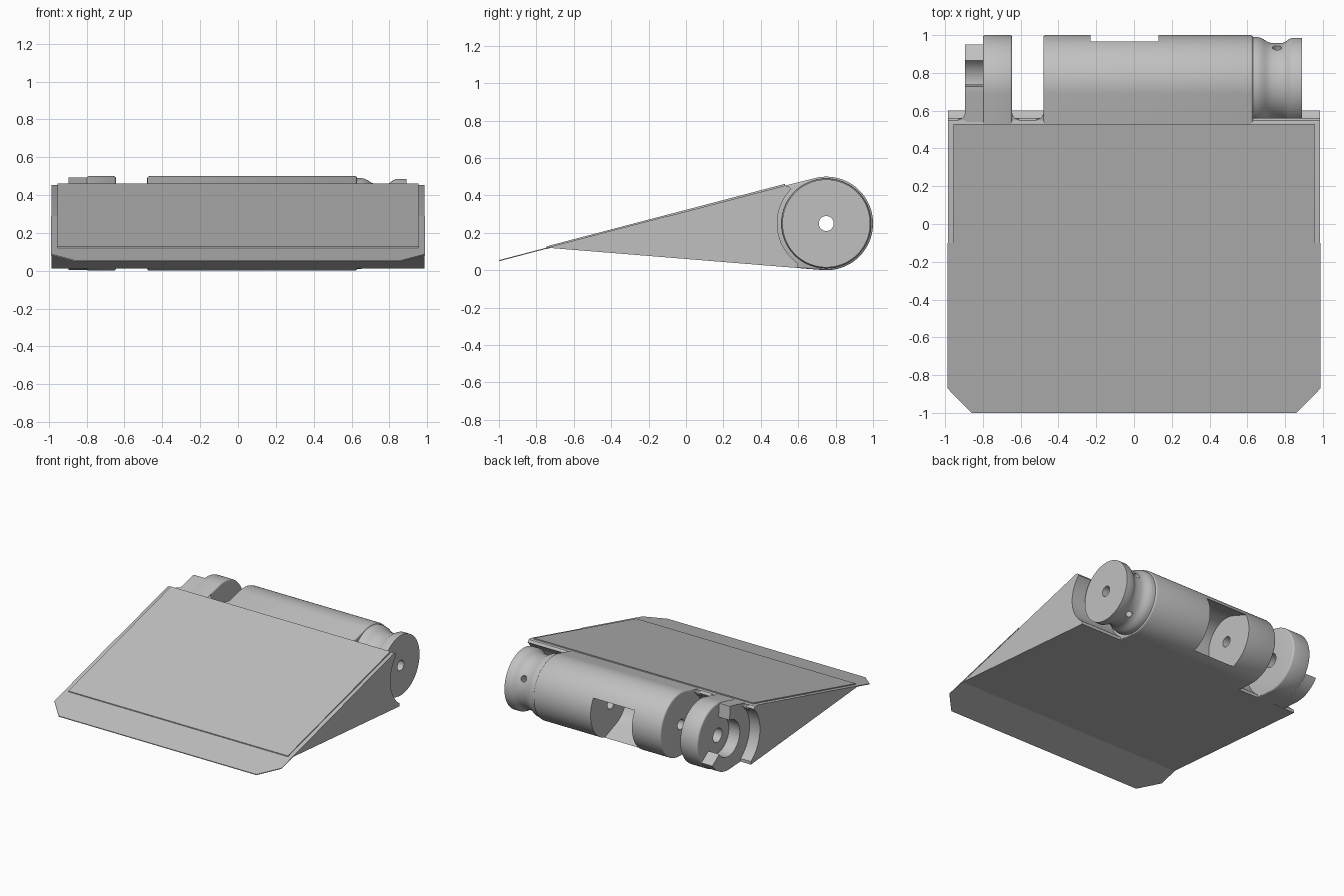
import bpy, bmesh
from math import sin, cos, radians, sqrt, pi
from mathutils import Matrix

if "Cube" in bpy.data.objects:
    bpy.data.objects.remove(bpy.data.objects["Cube"])

grey = bpy.data.materials.new("plain_grey")
grey.use_nodes = True
colour = (0.53, 0.53, 0.53, 1)
grey.diffuse_color = colour
grey.node_tree.nodes["Principled BSDF"].inputs["Base Color"].default_value = colour

AY, AZ, R = 0.75, 0.25, 0.25      # hinge axis and barrel radius
TIP = (-0.74, 0.12)               # thin front edge of the wedge
TOP_SLOPE, LOW_SLOPE = 0.262, -0.081


def top(y, lift=0):
    return (y, TIP[1] + TOP_SLOPE * (y - TIP[0]) + lift)


def low(y):
    return (y, TIP[1] + LOW_SLOPE * (y - TIP[0]))


def arc(r, a, b, n=40):
    """Points in the y-z plane around the hinge axis, angles in degrees from +y."""
    steps = [radians(a + (b - a) * i / n) for i in range(n + 1)]
    return [(AY + r * cos(t), AZ + r * sin(t)) for t in steps]


def finish(name, bm):
    bmesh.ops.recalc_face_normals(bm, faces=bm.faces)
    if bm.calc_volume(signed=True) < 0:
        bmesh.ops.reverse_faces(bm, faces=bm.faces)
    mesh = bpy.data.meshes.new(name)
    bm.to_mesh(mesh)
    bm.free()
    mesh.materials.append(grey)
    obj = bpy.data.objects.new(name, mesh)
    bpy.context.collection.objects.link(obj)
    return obj


def loft(name, rings):
    """Closed solid through matching rings of points."""
    bm = bmesh.new()
    rings = [[bm.verts.new(p) for p in ring] for ring in rings]
    n = len(rings[0])
    for a, b in zip(rings, rings[1:]):
        for i in range(n):
            j = (i + 1) % n
            bm.faces.new((a[i], a[j], b[j], b[i]))
    bm.faces.new(rings[0][::-1])
    bm.faces.new(rings[-1])
    return finish(name, bm)


def prism(name, profile, x0, x1):
    """Extrude a y-z outline along x."""
    return loft(name, [[(x, y, z) for y, z in profile] for x in (x0, x1)])


def sheet(name, outline, thick, lift):
    """Flat x-y outline laid on the wedge's sloping top."""
    return loft(name, [[(x, *top(y, h)) for x, y in outline] for h in (lift - thick, lift)])


def lathe(name, profile, n=72):
    """Turn (x, radius) points around the hinge axis."""
    return loft(name, [[(x, y, z) for y, z in arc(r, 0, 360, n)[:-1]] for x, r in profile])


def activate(obj):
    bpy.ops.object.select_all(action="DESELECT")
    obj.select_set(True)
    bpy.context.view_layer.objects.active = obj


def cut(obj, cutter):
    cutter.hide_render = True
    mod = obj.modifiers.new("cut", "BOOLEAN")
    mod.operation, mod.solver, mod.object = "DIFFERENCE", "EXACT", cutter
    activate(obj)
    bpy.ops.object.modifier_apply(modifier=mod.name)
    bpy.data.objects.remove(cutter)


def bore(obj, x0, x1, r):
    cut(obj, lathe("bore_cutter", [(x0, r), (x1, r)], 32))


# Wedge with a softened lip and a hollow back edge that clears the barrel
wedge = prism("wedge_body", [TIP, top(0.53), (0.548, 0.449), (0.557, 0.44)]
              + arc(0.262, 136.5, 235) + [low(0.6)], -0.985, 0.985)


# Barrel and arm: round ends running tangentially into the wedge
def lug(r):
    drop = r - R
    return [top(0.5, drop), *arc(r, 104.7, -94.6, 60), low(0.54), (0.46, AZ)]


def rounded_lug(name, x0, x1, b=0.012):
    """Extruded lug with rounded end edges."""
    rings = []
    for x, side in ((x0, 1), (x1, -1)):
        part = []
        for k in range(4):
            t = k / 3 * pi / 2
            inset = b * (1 - sin(t))
            part.append([(x + side * b * (1 - cos(t)), y, z) for y, z in lug(R - inset)])
        rings += part if side > 0 else part[::-1]
    return loft(name, rings)


barrel = rounded_lug("hinge_barrel", -0.48, 0.63)
arm = rounded_lug("hinge_arm", -0.80, -0.645)

# U-shaped pocket opening to the back and underside of the barrel
reach, tilt, pr = 0.4, -21, 0.195
dy, dz = reach * cos(radians(tilt)), reach * sin(radians(tilt))
u_shape = arc(pr, tilt + 90, tilt + 270)
u_shape += [(u_shape[-1][0] + dy, u_shape[-1][1] + dz), (u_shape[0][0] + dy, u_shape[0][1] + dz)]
cut(barrel, prism("pocket_cutter", u_shape, -0.23, 0.13))
bore(barrel, -0.6, 0.7, 0.04)
bore(arm, -0.9, -0.6, 0.055)

# Open collar on the outside of the arm
collar_r = 0.245
prism("arm_collar", [*arc(collar_r, -35, -94.6, 20), low(0.54), (0.46, AZ), top(0.5, -0.004),
                     *arc(collar_r, 104.7, 95, 4), *arc(0.14, 95, 325, 50)], -0.895, -0.79)

# Grooved spool with a bore and two radial holes
spool = lathe("spool", [(0.62, 0.24), (0.65, 0.24), (0.67, 0.236), (0.69, 0.225),
                        (0.71, 0.213), (0.73, 0.208), (0.785, 0.208), (0.80, 0.213),
                        (0.82, 0.228), (0.835, 0.235), (0.89, 0.235)])
bore(spool, 0.5, 1.0, 0.04)
for angle in (28, -62):
    t = radians(angle)
    bm = bmesh.new()
    place = Matrix.Translation((0.757, AY + 0.2 * cos(t), AZ + 0.2 * sin(t)))
    place = place @ Matrix.Rotation(t - pi / 2, 4, "X")
    bmesh.ops.create_cone(bm, cap_ends=True, segments=20, radius1=0.024, radius2=0.024,
                          depth=0.16, matrix=place)
    cut(spool, finish("radial_cutter", bm))

# Raised cover plate
w = 0.955
sheet("cover_plate", [(-w, -0.745), (w, -0.745), (w, 0.53), (-w, 0.53)], 0.014, 0.009)

# Thin front flap with clipped corners, let into the wedge
f = 0.988
sheet("front_flap", [(-f, -0.87), (-0.86, -1), (0.86, -1), (f, -0.87), (f, -0.1), (-f, -0.1)],
      0.006, 0.002)

# Fillets where the barrel and arm meet the wedge's back edge
fr = 0.035
for x, side in ((-0.48, -1), (-0.645, 1), (-0.895, -1)):
    pts = [(x - side * 0.01, 0.54), (x - side * 0.01, 0.555 + fr)]
    for i in range(9):
        t = i / 8 * pi / 2
        pts.append((x + side * fr * (1 - cos(t)), 0.555 + fr * (1 - sin(t))))
    pts.append((x + side * fr, 0.54))
    under = [(px, py, AZ + sqrt(0.262 ** 2 - (py - AY) ** 2) - 0.01) for px, py in pts]
    over = [(px, *top(py, -0.008)) for px, py in pts]
    loft("corner_fillet", [under, over])

# Smooth round surfaces, keep edges crisp
for obj in bpy.context.collection.objects:
    if obj.type == "MESH" and grey.name in obj.data.materials:
        activate(obj)
        bpy.ops.object.shade_smooth_by_angle(angle=radians(32))
